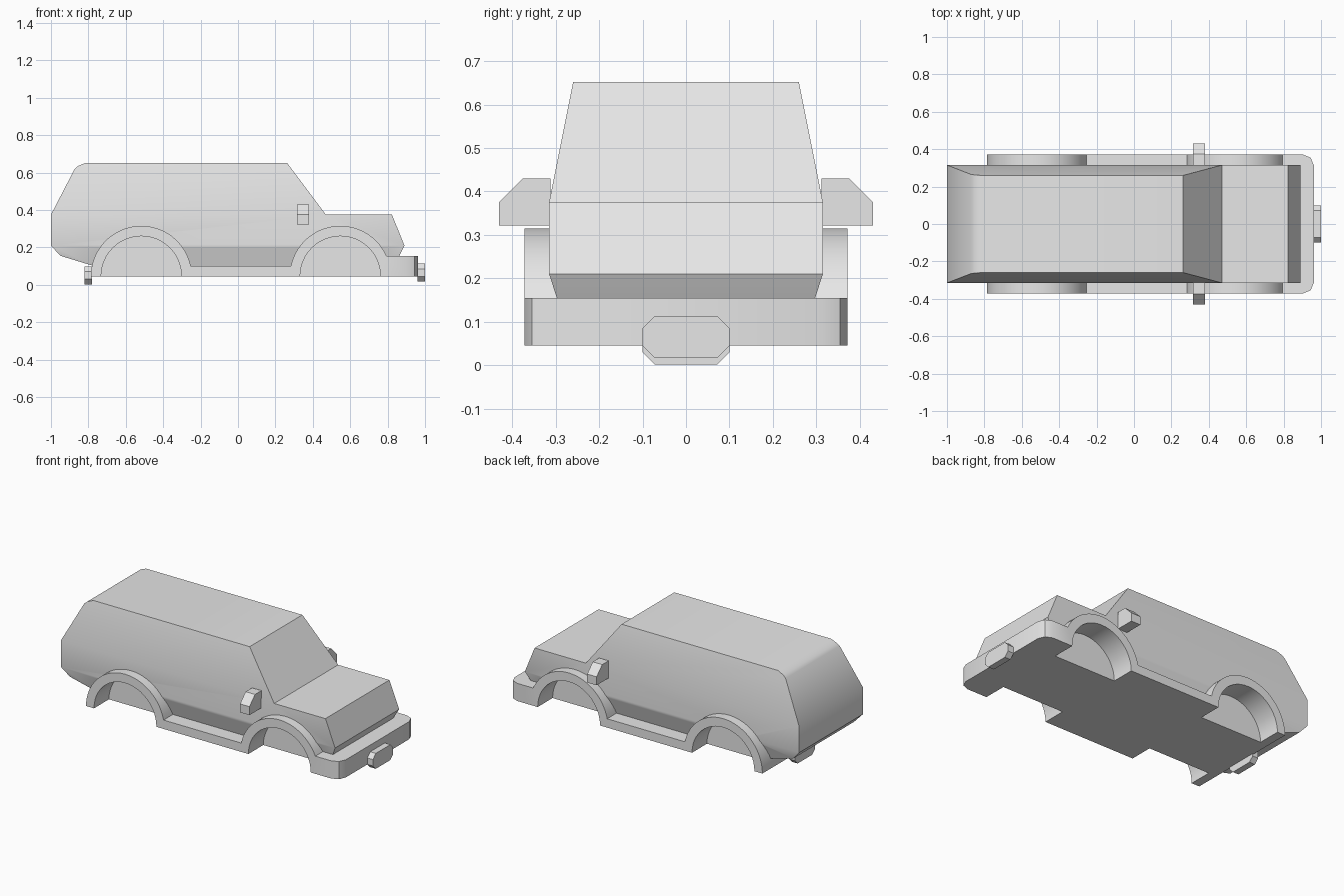
import bpy, bmesh, math

cube = bpy.data.objects.get("Cube")
if cube:
    bpy.data.objects.remove(cube, do_unlink=True)

grey = bpy.data.materials.new("plain_grey")
grey.use_nodes = True
grey.diffuse_color = (0.8, 0.8, 0.8, 1)
grey.node_tree.nodes["Principled BSDF"].inputs["Base Color"].default_value = (0.8, 0.8, 0.8, 1)


def prism(points, lift, vector):
    """Closed prism: lift maps 2D points to 3D, vector is the extrusion."""
    bm = bmesh.new()
    face = bm.faces.new([bm.verts.new(lift(a, b)) for a, b in points])
    new = bmesh.ops.extrude_face_region(bm, geom=[face])["geom"]
    bmesh.ops.translate(bm, vec=vector, verts=[v for v in new if isinstance(v, bmesh.types.BMVert)])
    bmesh.ops.recalc_face_normals(bm, faces=bm.faces)
    return bm


def finish(name, bm):
    bmesh.ops.recalc_face_normals(bm, faces=bm.faces)
    mesh = bpy.data.meshes.new(name)
    bm.to_mesh(mesh)
    bm.free()
    mesh.materials.append(grey)
    ob = bpy.data.objects.new(name, mesh)
    bpy.context.collection.objects.link(ob)
    return ob


def activate(ob):
    bpy.ops.object.select_all(action="DESELECT")
    ob.select_set(True)
    bpy.context.view_layer.objects.active = ob


WHEELS = (0.547, -0.517)     # wheel centres along x
FLOOR, SILL, BUMPER = 0.045, 0.10, 0.155
R_OUT, R_IN = 0.27, 0.215
HALF, WELL_Y = 0.372, 0.225


def arch(cx, z_front, z_back, n=28):
    """Outer arch points from the front height over to the back height."""
    a0 = math.asin((z_front - FLOOR) / R_OUT)
    a1 = math.pi - math.asin((z_back - FLOOR) / R_OUT)
    angles = [a0 + (a1 - a0) * i / n for i in range(n + 1)]
    return [(cx + R_OUT * math.cos(a), FLOOR + R_OUT * math.sin(a)) for a in angles]


# Body shell: side outline, belt lines, then width set by height
outline = [(-1, 0.21), (-1, 0.375), (-0.873, 0.62), (-0.855, 0.635), (-0.815, 0.652),
           (0.262, 0.652), (0.47, 0.375), (0.823, 0.375), (0.89, 0.21), (0.86, 0.15),
           (0.83, 0.10), (-0.77, 0.10), (-0.95, 0.155)]
bm = prism(outline, lambda x, z: (x, -1, z), (0, 2, 0))
for z in (0.21, 0.375):
    bmesh.ops.bisect_plane(bm, geom=bm.verts[:] + bm.edges[:] + bm.faces[:],
                           plane_co=(0, 0, z), plane_no=(0, 0, 1), dist=1e-5)
for v in bm.verts:
    z = v.co.z
    v.co.y *= 0.315 - 0.2 * max(0, z - 0.375) - 0.32 * max(0, 0.21 - z)
body = finish("body_shell", bm)

# Lower trim: bumper, arches and sills in one profile
profile = [(0.962, FLOOR), (0.962, BUMPER)] + arch(WHEELS[0], BUMPER, SILL) \
    + arch(WHEELS[1], SILL, FLOOR)
bm = prism(profile, lambda x, z: (x, -HALF, z), (0, 2 * HALF, 0))
corners = [e for e in bm.edges if all(v.co.x > 0.95 for v in e.verts)
           and abs(e.verts[0].co.z - e.verts[1].co.z) > 0.05]
bmesh.ops.bevel(bm, geom=corners, offset=0.06, segments=2, profile=0.5, affect="EDGES")
trim = finish("lower_trim", bm)

# Wheel wells cut from both shells
circle = [(R_IN * math.cos(math.tau * i / 48), FLOOR + R_IN * math.sin(math.tau * i / 48))
          for i in range(48)]
for cx in WHEELS:
    for side in (-1, 1):
        bm = prism(circle, lambda x, z: (cx + x, side * WELL_Y, z), (0, side * 0.3, 0))
        cutter = finish("well_cutter", bm)
        cutter.hide_render = True
        for ob in (body, trim):
            mod = ob.modifiers.new("wheel_well", "BOOLEAN")
            mod.operation = "DIFFERENCE"
            mod.solver = "EXACT"
            mod.object = cutter
            activate(ob)
            bpy.ops.object.modifier_apply(modifier=mod.name)
        bpy.data.objects.remove(cutter, do_unlink=True)

for ob in (body, trim):
    activate(ob)
    bpy.ops.object.shade_smooth_by_angle(angle=math.radians(28))

# Side mirrors
mirror = [(0.312, 0.322), (0.43, 0.322), (0.43, 0.375), (0.375, 0.43), (0.312, 0.43)]
for side, name in ((1, "left_mirror"), (-1, "right_mirror")):
    finish(name, prism(mirror, lambda y, z: (0.315, side * y, z), (0.065, 0, 0)))

# Octagonal plates at the two ends
octagon = [(-0.1, -0.02), (-0.1, 0.02), (-0.072, 0.048), (0.072, 0.048),
           (0.1, 0.02), (0.1, -0.02), (0.072, -0.048), (-0.072, -0.048)]
for name, x, zc in (("front_plate", 0.96, 0.065), ("rear_plate", -0.82, 0.05)):
    finish(name, prism(octagon, lambda y, z: (x, y, zc + z), (0.04, 0, 0)))
